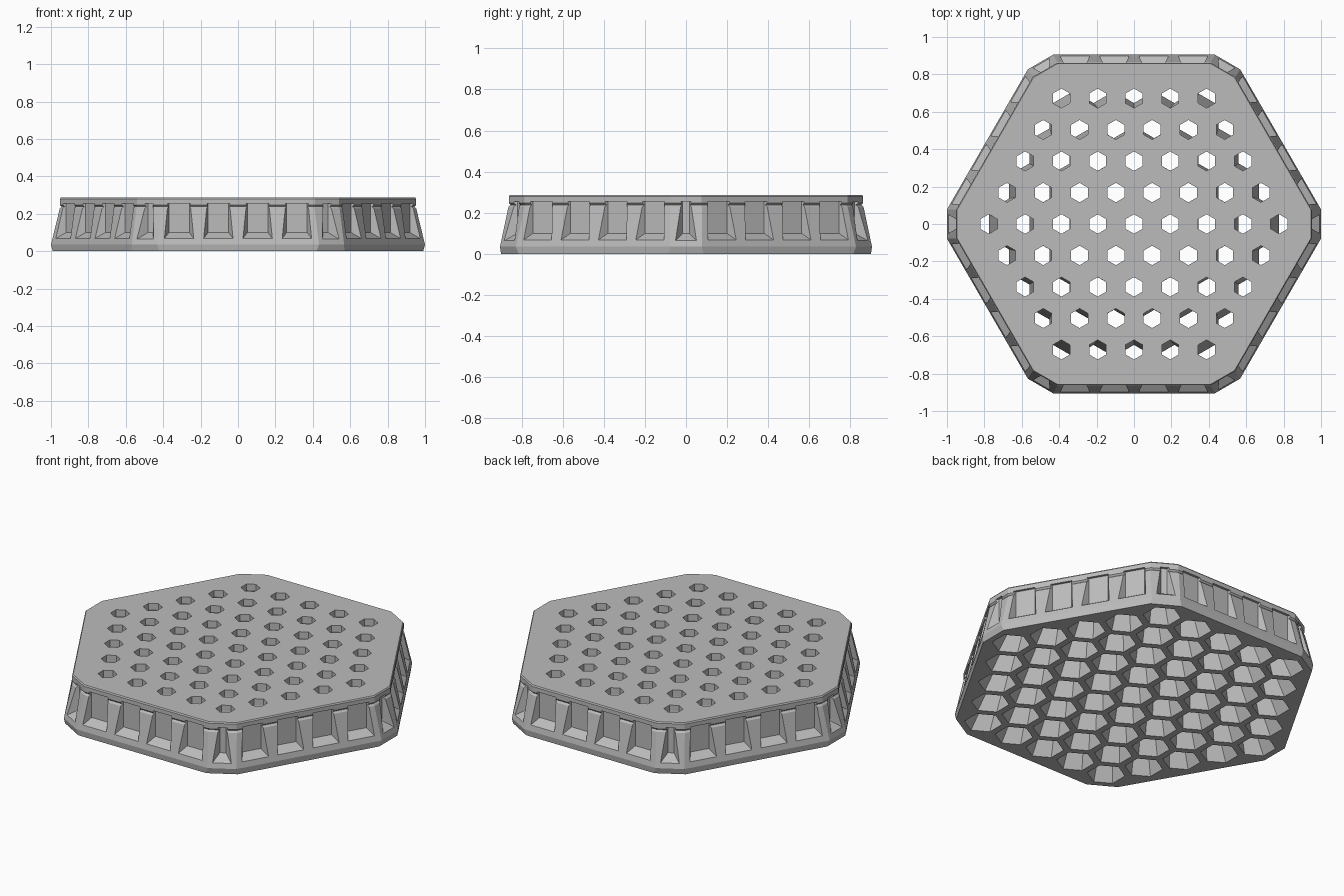
import bpy, bmesh, math
from mathutils import Matrix, Vector

cube = bpy.data.objects.get("Cube")
if cube:
    bpy.data.objects.remove(cube, do_unlink=True)

grey = bpy.data.materials.new("plain_grey")
grey.use_nodes = True
color = (0.5, 0.5, 0.5, 1)
grey.diffuse_color = color
grey.node_tree.nodes["Principled BSDF"].inputs["Base Color"].default_value = color


def loft(bm, rings):
    """Closed skin through rings of equal point count, capped at both ends."""
    loops = [[bm.verts.new(p) for p in ring] for ring in rings]
    for low, high in zip(loops, loops[1:]):
        for i in range(len(low)):
            j = (i + 1) % len(low)
            bm.faces.new((low[i], low[j], high[j], high[i]))
    bm.faces.new(loops[0][::-1])
    bm.faces.new(loops[-1])


def make_object(name, bm):
    bmesh.ops.recalc_face_normals(bm, faces=bm.faces)
    mesh = bpy.data.meshes.new(name)
    bm.to_mesh(mesh)
    bm.free()
    mesh.materials.append(grey)
    obj = bpy.data.objects.new(name, mesh)
    bpy.context.collection.objects.link(obj)
    return obj


def clipped_hexagon(side, corner, z):
    """Hexagon with cut corners: distance to the sides and to the cuts."""
    half = (side / math.cos(math.pi / 6) - corner) * math.tan(math.pi / 3)
    points = []
    for k in range(6):
        turn = Matrix.Rotation(k * math.pi / 3, 3, 'Z')
        points += [turn @ Vector((corner, s * half, z)) for s in (-1, 1)]
    return points


def hexagon(x, y, radius, z):
    angles = [math.pi / 6 + k * math.pi / 3 for k in range(6)]
    return [(x + radius * math.cos(a), y + radius * math.sin(a), z) for a in angles]


# Tapered block with a groove below the top lip
bm = bmesh.new()
profile = [(0.9, 0.99, 0), (0.905, 1.0, 0.035), (0.864, 0.953, 0.228),
           (0.854, 0.943, 0.238), (0.862, 0.952, 0.247),
           (0.862, 0.952, 0.28), (0.857, 0.947, 0.287)]
loft(bm, [clipped_hexagon(*p) for p in profile])
block = make_object("honeycomb_block", bm)

# Honeycomb cells: small straight holes on top, flaring and leaning outward below
bm = bmesh.new()
PITCH, TOP_R, BASE_R, SPREAD, PLATE_Z = 0.194, 0.052, 0.105, 1.12, 0.25
for row in range(-4, 5):
    count = 9 - abs(row)
    y = row * PITCH * math.cos(math.pi / 6)
    for col in range(count):
        x = (col - (count - 1) / 2) * PITCH
        loft(bm, [hexagon(x * SPREAD, y * SPREAD, BASE_R, -0.01),
                  hexagon(x, y, TOP_R, PLATE_Z),
                  hexagon(x, y, TOP_R, 0.32)])
cell_cutter = make_object("cell_cutter", bm)

# Flared pockets around the rim: four on each side, one on each cut corner
bm = bmesh.new()


def pocket(angle, shift, back, half_back, half_front):
    turn = Matrix.Rotation(angle, 3, 'Z')

    def quad(depth, half, bottom):
        corners = [(-half, bottom), (half, bottom), (half, 0.256), (-half, 0.256)]
        return [turn @ Vector((depth, shift + t, z)) for t, z in corners]
    # The mouth narrows upward because the wall leans back to meet the flat rear
    loft(bm, [quad(back, half_back, 0.1), quad(back + 0.07, half_front, 0.055)])


for k in range(6):
    corner_angle = k * math.pi / 3
    pocket(corner_angle, 0, 0.937, 0.016, 0.06)
    for shift in (-0.315, -0.105, 0.105, 0.315):
        pocket(corner_angle + math.pi / 6, shift, 0.848, 0.055, 0.088)
pocket_cutter = make_object("pocket_cutter", bm)

# Cut the cells and pockets out of the block
bpy.context.view_layer.objects.active = block
block.select_set(True)
for cutter in (cell_cutter, pocket_cutter):
    cutter.hide_render = True
    cut = block.modifiers.new(cutter.name, 'BOOLEAN')
    cut.operation = 'DIFFERENCE'
    cut.solver = 'EXACT'
    cut.object = cutter
    bpy.ops.object.modifier_apply(modifier=cut.name)
    bpy.data.objects.remove(cutter, do_unlink=True)
